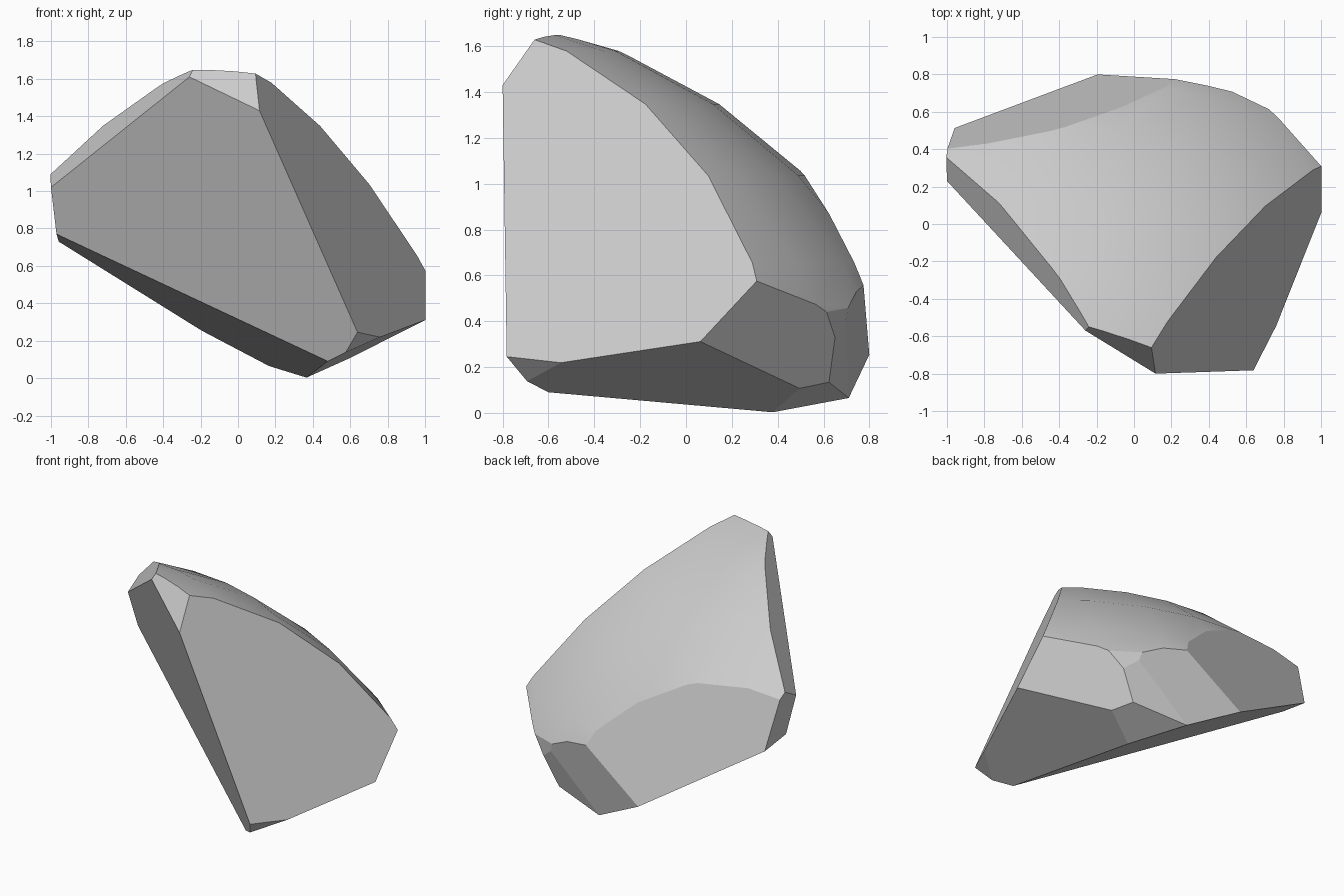
import bpy
import bmesh
from mathutils import Matrix, Vector
from mathutils.geometry import normal

old = bpy.data.objects.get("Cube")
if old:
    bpy.data.objects.remove(old, do_unlink=True)

# Single stone material
stone = bpy.data.materials.new("stone grey")
stone.use_nodes = True
grey = (0.6, 0.6, 0.6, 1.0)
stone.diffuse_color = grey
stone.node_tree.nodes["Principled BSDF"].inputs["Base Color"].default_value = grey

# Named corners shared by the fracture planes
corner = {
    "brow_front": (0.115, -0.80, 1.43),
    "brow_top": (0.095, -0.66, 1.63),
    "brow_side": (-0.26, -0.57, 1.61),
    "tip_front": (-1.0, 0.23, 1.02),
    "tip_back": (-1.0, 0.39, 1.07),
    "tip_low": (-0.98, 0.30, 0.775),
    "tip_low_back": (-0.96, 0.51, 0.74),
    "crest_side": (-0.72, 0.11, 1.35),
    "foot_front": (0.64, -0.78, 0.245),
    "foot_mid": (0.58, -0.69, 0.14),
    "foot_side": (0.74, -0.57, 0.215),
    "foot_low": (0.48, -0.60, 0.09),
    "side_top": (1.0, 0.315, 0.585),
    "side_low": (1.0, 0.065, 0.31),
    "heel_side": (0.59, 0.51, 0.11),
    "heel_back": (0.54, 0.62, 0.13),
    "base_low": (0.36, 0.375, 0.0),
    "base_back": (0.165, 0.71, 0.065),
    "base_rear": (-0.20, 0.80, 0.25),
    "rear_side": (0.63, 0.65, 0.32),
    "rear_side_top": (0.73, 0.61, 0.45),
    "rear_mid": (0.53, 0.695, 0.385),
    "rear_mid_top": (0.52, 0.71, 0.46),
    "rear_top": (0.21, 0.775, 0.55),
}

# Each fracture face is the plane through three corners
fractures = [
    ("tip_front", "brow_front", "foot_low"),            # broad front face
    ("brow_front", "side_top", "foot_front"),           # broad side face
    ("brow_front", "brow_top", "brow_side"),            # small brow facet
    ("tip_front", "brow_side", "crest_side"),           # upper bevel
    ("tip_front", "tip_back", "tip_low_back"),          # blunt tip
    ("tip_low", "foot_low", "base_back"),               # sloping underside
    ("side_low", "foot_low", "base_low"),               # second underside
    ("foot_front", "foot_side", "foot_mid"),            # chipped foot
    ("side_low", "heel_side", "rear_side_top"),         # lower side facet
    ("heel_side", "base_low", "base_back"),             # heel facet
    ("heel_back", "base_back", "rear_mid"),             # lower rear facet
    ("rear_side_top", "rear_side", "rear_mid_top"),     # tiny rear facet
    ("base_back", "base_rear", "rear_top"),             # rear facet
    ("tip_low_back", "base_rear", "rear_top"),          # broad back face
]


def cut_flat(bm, names, inside):
    """Slice along the plane through three corners and cap the cut flat."""
    points = [Vector(corner[n]) for n in names]
    outward = normal(points)
    if outward.dot(inside - points[0]) > 0:
        outward.negate()
    result = bmesh.ops.bisect_plane(
        bm, geom=bm.verts[:] + bm.edges[:] + bm.faces[:], dist=1e-5,
        plane_co=points[0], plane_no=outward, clear_outer=True)
    rim = [g for g in result["geom_cut"]
           if isinstance(g, bmesh.types.BMEdge) and g.is_boundary]
    if rim:
        for face in bmesh.ops.holes_fill(bm, edges=rim)["faces"]:
            face.smooth = False


# The weathered dome is part of a large ball, broken away on all other sides
bm = bmesh.new()
bmesh.ops.create_uvsphere(bm, u_segments=32, v_segments=16, radius=2.51,
                          matrix=Matrix.Translation((-0.44, -1.25, -0.74)))
for face in bm.faces:
    face.smooth = True
for names in fractures:
    cut_flat(bm, names, Vector((0, 0, 0.8)))
bmesh.ops.recalc_face_normals(bm, faces=bm.faces[:])

# Keep every fracture edge crisp
for edge in bm.edges:
    edge.smooth = all(face.smooth for face in edge.link_faces)

mesh = bpy.data.meshes.new("rock_shard")
bm.to_mesh(mesh)
bm.free()
mesh.materials.append(stone)
shard = bpy.data.objects.new("rock_shard", mesh)
bpy.context.collection.objects.link(shard)
